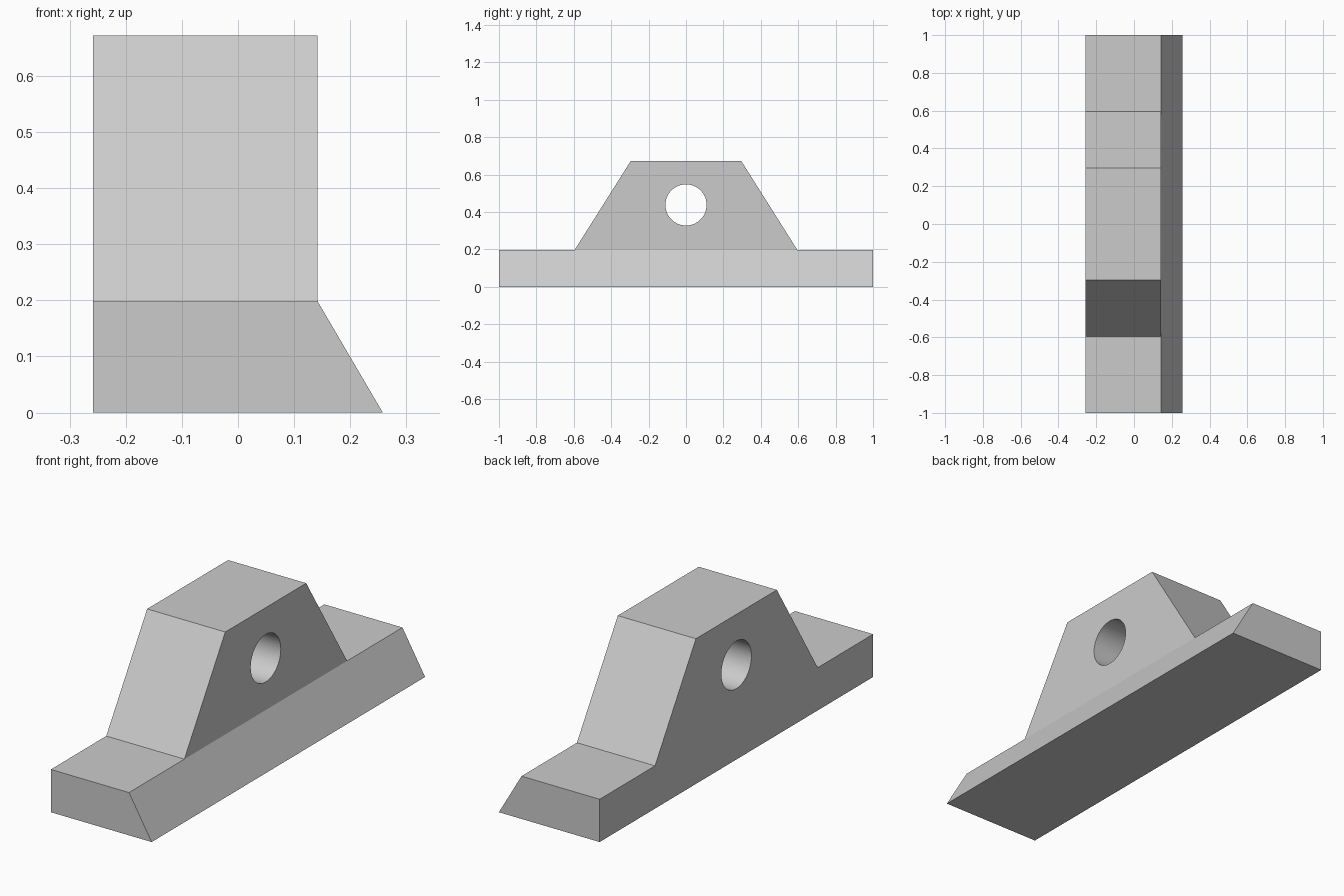
import bpy, bmesh, math
from mathutils import Vector, Matrix

if "Cube" in bpy.data.objects:
    bpy.data.objects.remove(bpy.data.objects["Cube"])

grey = bpy.data.materials.new("light_grey")
grey.diffuse_color = (0.6, 0.6, 0.6, 1)
grey.use_nodes = True
grey.node_tree.nodes["Principled BSDF"].inputs["Base Color"].default_value = grey.diffuse_color


def prism(name, points, depth):
    """Extrude a closed outline of 3D points along the depth vector."""
    bm = bmesh.new()
    face = bm.faces.new([bm.verts.new(p) for p in points])
    ext = bmesh.ops.extrude_face_region(bm, geom=[face])
    bmesh.ops.translate(bm, vec=Vector(depth),
                        verts=[g for g in ext["geom"] if isinstance(g, bmesh.types.BMVert)])
    bmesh.ops.recalc_face_normals(bm, faces=bm.faces)
    return finish(name, bm)


def finish(name, bm):
    mesh = bpy.data.meshes.new(name)
    bm.to_mesh(mesh)
    bm.free()
    mesh.materials.append(grey)
    obj = bpy.data.objects.new(name, mesh)
    bpy.context.collection.objects.link(obj)
    return obj


LEFT, EDGE, RIGHT = -0.258, 0.142, 0.258
BASE, TOP = 0.198, 0.672

# Bracket body: long base with a raised trapezoid lug
half = [(1, 0), (1, BASE), (0.595, BASE), (0.296, TOP)]
outline = half + [(-y, z) for y, z in reversed(half)]
body = prism("bracket", [(LEFT, y, z) for y, z in outline], (RIGHT - LEFT, 0, 0))

# Cutter that trims the right side: vertical lug face, sloped base
run = RIGHT - EDGE
trim = prism("trim_cutter",
             [(EDGE, -1.2, BASE), (EDGE + 1.5 * run, -1.2, -0.5 * BASE),
              (0.6, -1.2, -0.5 * BASE), (0.6, -1.2, 0.9), (EDGE, -1.2, 0.9)], (0, 2.4, 0))

# Cutter for the round pin hole
bm = bmesh.new()
bmesh.ops.create_cone(bm, cap_ends=True, segments=64, radius1=0.11, radius2=0.11, depth=1.4,
                      matrix=Matrix.Translation((0, 0, 0.438)) @ Matrix.Rotation(math.pi / 2, 4, 'Y'))
hole = finish("hole_cutter", bm)

bpy.context.view_layer.objects.active = body
for cutter in (trim, hole):
    mod = body.modifiers.new(cutter.name, 'BOOLEAN')
    mod.operation, mod.solver, mod.object = 'DIFFERENCE', 'EXACT', cutter
    bpy.ops.object.modifier_apply(modifier=mod.name)
    bpy.data.objects.remove(cutter)

# Smooth the bore, keep every other edge sharp
body.select_set(True)
bpy.ops.object.shade_smooth_by_angle(angle=math.radians(25))
